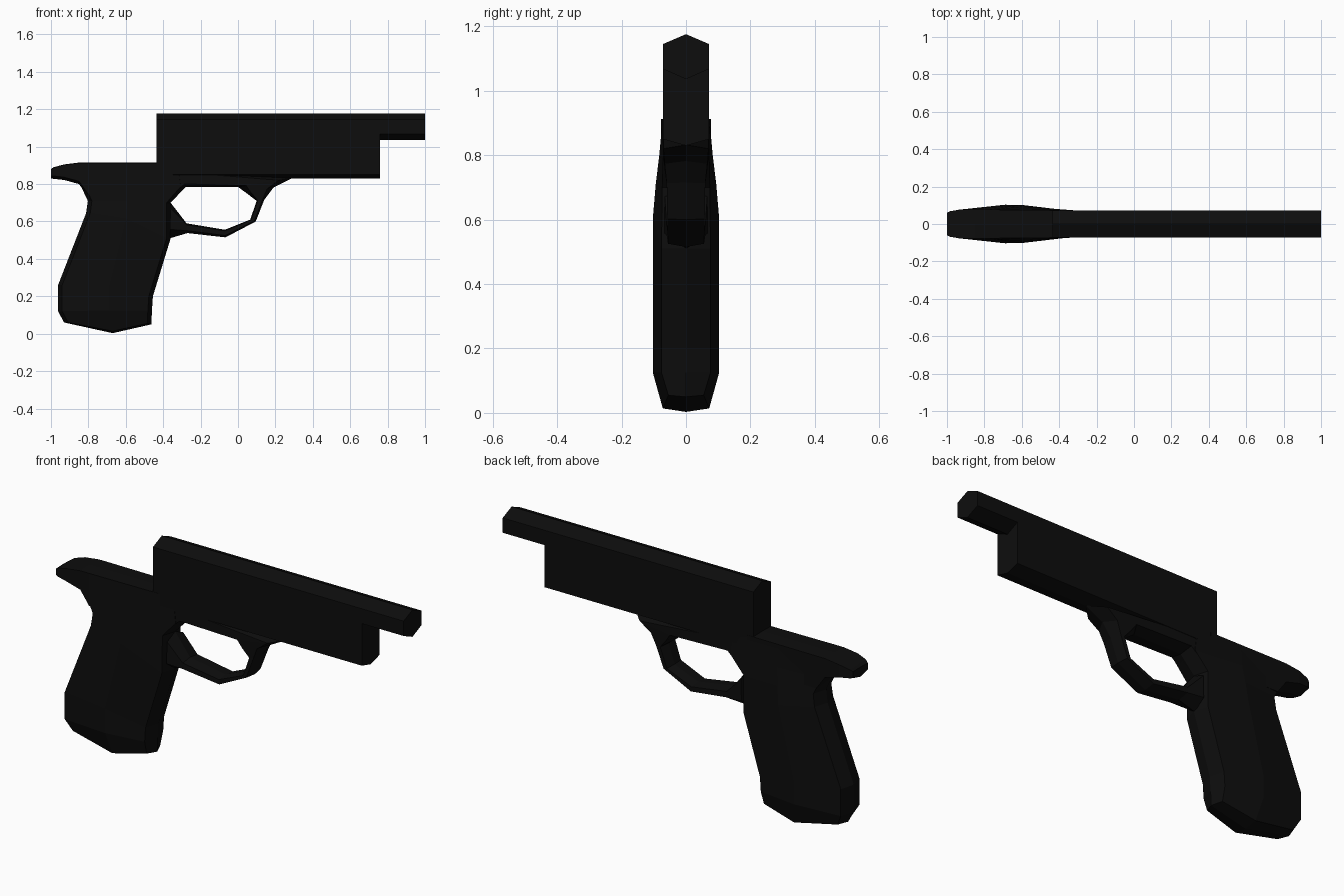
import bpy, bmesh

if "Cube" in bpy.data.objects:
    bpy.data.objects.remove(bpy.data.objects["Cube"])

black = bpy.data.materials.new("near_black_metal")
black.diffuse_color = (0.004, 0.004, 0.004, 1)
black.use_nodes = True
black.node_tree.nodes["Principled BSDF"].inputs["Base Color"].default_value = black.diffuse_color


def loft(name, rings, closed=False):
    """Skin a list of equal-length point rings into a flat-shaded solid."""
    bm = bmesh.new()
    vs = [[bm.verts.new(p) for p in r] for r in rings]
    n = len(vs[0])
    for i in range(len(vs) if closed else len(vs) - 1):
        a, b = vs[i], vs[(i + 1) % len(vs)]
        for j in range(n):
            k = (j + 1) % n
            bm.faces.new((a[j], a[k], b[k], b[j]))
    if not closed:
        bm.faces.new(vs[0])
        bm.faces.new(vs[-1])
    bmesh.ops.remove_doubles(bm, verts=bm.verts[:], dist=0.0005)
    bmesh.ops.recalc_face_normals(bm, faces=bm.faces[:])
    me = bpy.data.meshes.new(name)
    bm.to_mesh(me)
    bm.free()
    me.materials.append(black)
    ob = bpy.data.objects.new(name, me)
    bpy.context.collection.objects.link(ob)
    return ob


def hex_section(x, bottom, bottom_side, top_side, top, w):
    """Six-sided section across x, peaked at the centre line."""
    return [(x, 0, bottom), (x, w, bottom_side), (x, w, top_side),
            (x, 0, top), (x, -w, top_side), (x, -w, bottom_side)]


# Upper receiver and protruding barrel
loft("receiver", [hex_section(x, .83, .85, 1.145, 1.176, .072) for x in (-.437, .76)])
loft("barrel", [hex_section(x, 1.036, 1.068, 1.145, 1.176, .072) for x in (.7, 1)])

# Rear tang and flat frame top: x, bottom, top, half width
tang = [(-1, .83, .88, .06), (-.985, .828, .89, .068), (-.93, .822, .905, .077),
        (-.85, .80, .915, .077), (-.8, .73, .915, .077), (-.4, .73, .915, .073)]
loft("rear_tang", [hex_section(x, b, b + .015, t - .002, t, w) for x, b, t, w in tang])

# Grip: back x, z; middle x, z; front x, z; edge and middle half widths
grip = [(-.93, .06, -.67, .003, -.463, .05, 0, 0),
        (-.93, .06, -.67, .014, -.463, .055, .055, .072),
        (-.962, .12, -.69, .125, -.46, .125, .076, .103),
        (-.962, .26, -.69, .25, -.455, .20, .076, .103),
        (-.812, .645, -.60, .615, -.36, .51, .076, .102),
        (-.803, .71, -.59, .71, -.36, .70, .074, .094),
        (-.845, .80, -.58, .80, -.285, .785, .072, .083),
        (-.845, .91, -.58, .91, -.30, .91, .07, .073)]


def grip_ring(xb, zb, xm, zm, xf, zf, e, m):
    d = .022 if e else 0
    half = [(xb + d, e, zb), (xm, m, zm), (xf - d, e, zf)]
    return ([(xb, 0, zb)] + half + [(xf, 0, zf)]
            + [(x, -y, z) for x, y, z in reversed(half)])


loft("grip", [grip_ring(*g) for g in grip])

# Trigger guard loop: inner x, z; outer x, z; half width
guard = [(-.36, .70, -.50, .80, .07), (-.28, .785, -.32, .89, .07),
         (0, .785, .29, .832, .07), (.05, .748, .19, .782, .066),
         (.10, .71, .14, .715, .06), (.065, .61, .095, .60, .058),
         (-.07, .556, -.067, .515, .056), (-.275, .59, -.27, .538, .06),
         (-.36, .70, -.365, .51, .066)]


def guard_ring(xi, zi, xo, zo, w):
    def mix(t):
        return xi + (xo - xi) * t, zi + (zo - zi) * t
    (ax, az), (bx, bz) = mix(.15), mix(.75)
    return [(xi, 0, zi), (ax, w, az), (bx, w, bz),
            (xo, 0, zo), (bx, -w, bz), (ax, -w, az)]


loft("trigger_guard", [guard_ring(*g) for g in guard])
